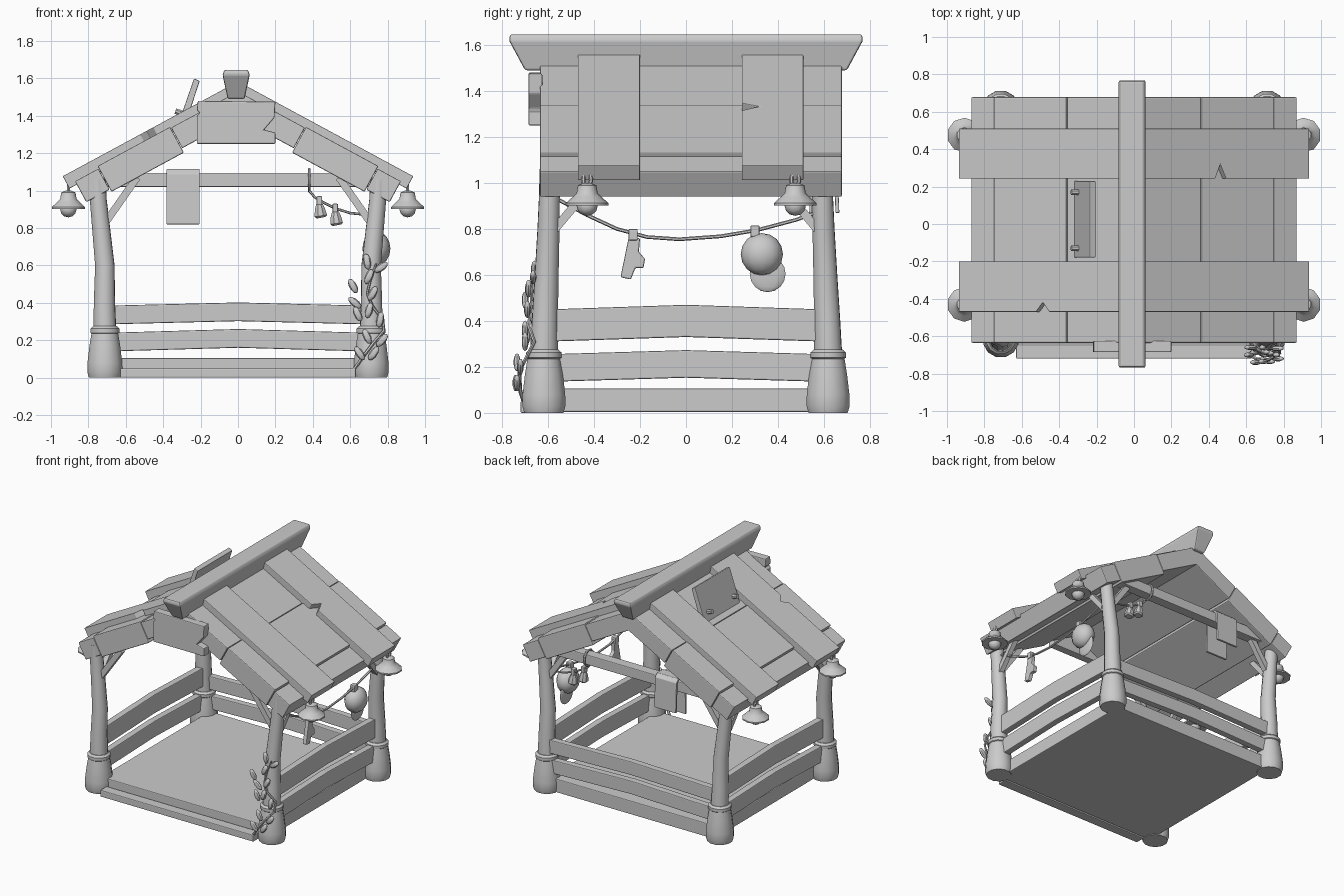
import bpy, bmesh, math
from mathutils import Vector, Matrix

if "Cube" in bpy.data.objects:
    bpy.data.objects.remove(bpy.data.objects["Cube"])


def finish(name, bm, bevel=0.0, smooth=False):
    bmesh.ops.recalc_face_normals(bm, faces=bm.faces)
    me = bpy.data.meshes.new(name)
    bm.to_mesh(me)
    bm.free()
    ob = bpy.data.objects.new(name, me)
    bpy.context.collection.objects.link(ob)
    if bevel:
        m = ob.modifiers.new("Bevel", 'BEVEL')
        m.width, m.segments, m.limit_method = bevel, 2, 'ANGLE'
    if smooth:
        bpy.ops.object.select_all(action='DESELECT')
        ob.select_set(True)
        bpy.context.view_layer.objects.active = ob
        bpy.ops.object.shade_smooth_by_angle(angle=math.radians(40))
    return ob


def prism(name, pts, place, d0, d1, bevel=0.006):
    """Extrude a 2D outline; place(u, v, d) gives the 3D point."""
    bm = bmesh.new()
    a = [bm.verts.new(place(u, v, d0)) for u, v in pts]
    b = [bm.verts.new(place(u, v, d1)) for u, v in pts]
    bm.faces.new(a)
    bm.faces.new(b)
    n = len(pts)
    for i in range(n):
        bm.faces.new((a[i], a[(i + 1) % n], b[(i + 1) % n], b[i]))
    return finish(name, bm, bevel)


def xz(u, v, d): return (u, d, v)
def yz(u, v, d): return (d, u, v)


def box(name, x0, x1, y0, y1, z0, z1, bevel=0.006):
    return prism(name, [(x0, z0), (x1, z0), (x1, z1), (x0, z1)], xz, y0, y1, bevel)


def sweep(name, path, sides=12, closed=False):
    """Round section along (x, y, z, radius) points."""
    bm = bmesh.new()
    P = [Vector(p[:3]) for p in path]
    n = len(P)
    t0 = q = None
    rings = []
    for i in range(n):
        if closed:
            t = P[(i + 1) % n] - P[i - 1]
        else:
            t = P[min(i + 1, n - 1)] - P[max(i - 1, 0)]
        t.normalize()
        q = t.to_track_quat('Z', 'Y') if q is None else t0.rotation_difference(t) @ q
        t0 = t
        rings.append([bm.verts.new(P[i] + q @ Vector((math.cos(a) * path[i][3], math.sin(a) * path[i][3], 0)))
                      for a in (math.tau * (k + .5) / sides for k in range(sides))])
    for i in range(n if closed else n - 1):
        r, s = rings[i], rings[(i + 1) % n]
        for k in range(sides):
            bm.faces.new((r[k], r[(k + 1) % sides], s[(k + 1) % sides], s[k]))
    if not closed:
        bm.faces.new(rings[0])
        bm.faces.new(rings[-1])
    return finish(name, bm, smooth=True)


def lathe(name, x, y, prof, sides=12):
    return sweep(name, [(x, y, z + i * 1e-5, r) for i, (r, z) in enumerate(prof)], sides)


def ball(name, loc, scale, rot=Matrix(), seg=10):
    bm = bmesh.new()
    bmesh.ops.create_uvsphere(bm, u_segments=seg, v_segments=seg * 2 // 3, radius=1,
                              matrix=Matrix.Translation(loc) @ rot @ Matrix.Diagonal((*scale, 1)))
    return finish(name, bm, smooth=True)


def ring(name, c, rx, rz, r, axis='x'):
    pts = []
    for k in range(12):
        a = math.tau * k / 12
        u, v = rx * math.cos(a), rz * math.sin(a)
        pts.append((c[0] + (u if axis == 'x' else 0), c[1] + (u if axis == 'y' else 0), c[2] + v, r))
    return sweep(name, pts, 6, True)


# Floor slab and front sill
box("floor", -.68, .68, -.64, .64, 0.004, .105)
box("front_sill", -.63, .63, -.72, -.645, 0, .05)

# Posts with swollen feet, collars and corner braces
for sx in (-1, 1):
    for sy in (-1, 1):
        X, Y = sx * .712, sy * .618
        lathe("post_foot", X, Y, [(.088, 0), (.097, .03), (.096, .08), (.085, .17), (.074, .235)])
        lathe("post_collar", X, Y, [(.07, .232), (.08, .24), (.08, .262), (.066, .275)])
        sweep("post", [(X, Y, .26, .062), (sx * .714, Y - sy * .004, .40, .058),
                       (sx * .712, sy * .606, .60, .053), (sx * .732, sy * .598, .80, .049),
                       (sx * .747, sy * .594, .95, .046), (sx * .752, sy * .592, 1.06, .046)])
        sweep("gable_brace", [(sx * .715, sy * .595, .82, .028), (sx * .54, sy * .595, 1.07, .028)], 4)
        sweep("side_brace", [(sx * .74, sy * .57, .80, .026), (sx * .74, sy * .41, .99, .026)], 4)


# Side and back rails, kinked upward in the middle
def rail(name, place, half, z0, z1, lift, d0, d1):
    prism(name, [(-half, z0), (0, z0 + lift), (half, z0), (half, z1), (0, z1 + lift), (-half, z1)],
          place, d0, d1)


for sx in (-1, 1):
    rail("side_rail_low", yz, .60, .135, .255, .018, sx * .685, sx * .735)
    rail("side_rail_high", yz, .60, .31, .45, .02, sx * .685, sx * .735)
rail("back_rail_low", xz, .69, .14, .24, .02, .60, .65)
rail("back_rail_high", xz, .69, .285, .385, .017, .60, .65)

# Roof: thick planks running front to back and raised cross boards
C, S, APEX = math.cos(math.radians(28.4)), math.sin(math.radians(28.4)), 1.53


def slope(side):
    return lambda s, n, d: (side * (s * C + n * S), d, APEX - s * S + n * C)


for side in (-1, 1):
    f = slope(side)
    for s0, s1, top, bot in ((0, .407, 0, -.125), (.41, .85, .006, -.15), (.853, .995, -.008, -.135)):
        prism("roof_plank", [(s0, bot), (s1, bot), (s1, top), (s0, top)], f, -.635, .678)

    def flat(s, y, n, f=f):
        return f(s, n, y)
    for y0, y1 in ((-.47, -.20), (.243, .51)):
        out = [(0, y0), (1.04, y0), (1.04, y1), (0, y1)]
        if side == 1 and y0 > 0:      # split in the board edge
            out[1:1] = [(.47, y0), (.50, y0 + .075), (.535, y0)]
        if side == -1 and y0 < 0:
            out[1:1] = [(.49, y0), (.53, y0 + .05), (.57, y0)]
        prism("roof_cross_board", out, flat, -.028, .047, .004)

# Ridge beam with tapered section and slanted ends
bm = bmesh.new()
rows = [[bm.verts.new((-.01 + sx * w, sy * l, z)) for sx, sy in ((-1, -1), (1, -1), (1, 1), (-1, 1))]
        for w, l, z in ((.045, .70, 1.49), (.073, .77, 1.62), (.062, .765, 1.646))]
bm.faces.new(rows[0])
bm.faces.new(rows[-1])
for a, b in zip(rows, rows[1:]):
    for k in range(4):
        bm.faces.new((a[k], a[(k + 1) % 4], b[(k + 1) % 4], b[k]))
finish("ridge_beam", bm, .008)

# Blank gable board with a split end
prism("gable_board", [(-.22, 1.25), (.20, 1.25), (.20, 1.31), (.14, 1.325), (.195, 1.39), (.20, 1.475),
                      (-.215, 1.48), (-.22, 1.43), (-.205, 1.415), (-.22, 1.40)], xz, -.685, -.625)

# Loose upright board on the left slope with pegs
prism("roof_flap", [(-.325, 1.34), (-.29, 1.325), (-.205, 1.585), (-.235, 1.60)], xz, -.18, .23, .005)
for y in (-.13, .17):
    sweep("flap_peg", [(-.285, y, 1.41, .016), (-.335, y, 1.425, .016)], 8)

# Back tie beam and draped cloth
box("tie_beam", -.72, .72, .562, .638, 1.02, 1.095)
prism("hanging_cloth", [(.535, .82), (.552, .82), (.556, 1.08), (.57, 1.10), (.63, 1.10), (.644, 1.08),
                        (.65, .87), (.667, .87), (.658, 1.09), (.635, 1.115), (.565, 1.115), (.54, 1.09)],
      yz, -.382, -.205, .003)

# Eave lanterns
for sx in (-1, 1):
    for y in (-.43, .475):
        x = sx * .907
        ring("lantern_ring", (x, y, 1.015), .017, .035, .009, 'y')
        lathe("lantern_shade", x, y, [(.015, 1.0), (.04, .99), (.046, .955), (.062, .94), (.093, .912),
                                      (.093, .902), (.04, .905)], 10)
        ball("lantern_bulb", (x, y, .90), (.046, .046, .043))

# Rope on the right side with clipped cap and sock
sweep("side_rope", [(.745, -.56, .93, .008), (.745, -.43, .86, .008), (.745, -.30, .80, .008),
                    (.745, -.17, .765, .008), (.745, -.03, .755, .008), (.745, .15, .768, .008),
                    (.745, .31, .795, .008), (.745, .48, .84, .008), (.745, .59, .88, .008)], 6)
box("sock_clip", .725, .765, -.25, -.21, .75, .80)
prism("sock", [(-.25, .76), (-.20, .76), (-.205, .70), (-.178, .67), (-.185, .63), (-.22, .63),
               (-.24, .58), (-.285, .59)], yz, .73, .76)
box("cap_clip", .725, .765, .28, .32, .765, .815)
ball("cap_crown", (.74, .33, .69), (.075, .092, .092), seg=12)
ball("cap_peak", (.735, .355, .605), (.012, .078, .08), seg=12)

# Short rope at the back right with small hanging charms
ring("rope_loop", (.38, .60, 1.055), .055, .058, .008, 'y')
sweep("back_rope", [(.38, .57, 1.0, .007), (.41, .57, .965, .007), (.46, .575, .935, .007),
                    (.52, .58, .905, .007), (.60, .585, .88, .007), (.72, .59, .868, .007)], 6)
for x, z in ((.435, .95), (.52, .91)):
    box("charm_clip", x - .014, x + .014, .555, .595, z - .025, z + .02, .004)
    sweep("charm", [(x, .575, z - .02, .018), (x + .003, .575, z - .05, .03),
                    (x + .008, .575, z - .085, .036), (x + .01, .575, z - .095, .026)], 8)

# Climbing vine on the front right post
sweep("vine_stem", [(.61, -.70, .03, .009), (.66, -.722, .10, .009), (.72, -.725, .18, .009),
                    (.78, -.69, .25, .008), (.775, -.66, .31, .008), (.72, -.685, .38, .008),
                    (.69, -.675, .45, .007), (.71, -.67, .53, .007), (.74, -.665, .61, .005)], 6)
leaves = ((.615, -.70, .49, -30), (.69, -.66, .62, -10), (.765, -.665, .59, 55), (.70, -.685, .54, 25),
          (.64, -.69, .34, -25), (.70, -.70, .36, 15), (.76, -.70, .31, 10), (.69, -.735, .22, -25),
          (.77, -.72, .20, 40), (.65, -.74, .13, -35), (.725, -.735, .13, 35), (.625, -.66, .40, -50),
          (.72, -.69, .45, 30))
for x, y, z, a in leaves:
    ball("vine_leaf", (x, y, z), (.021, .015, .043), Matrix.Rotation(math.radians(a), 4, 'Y'), 8)
